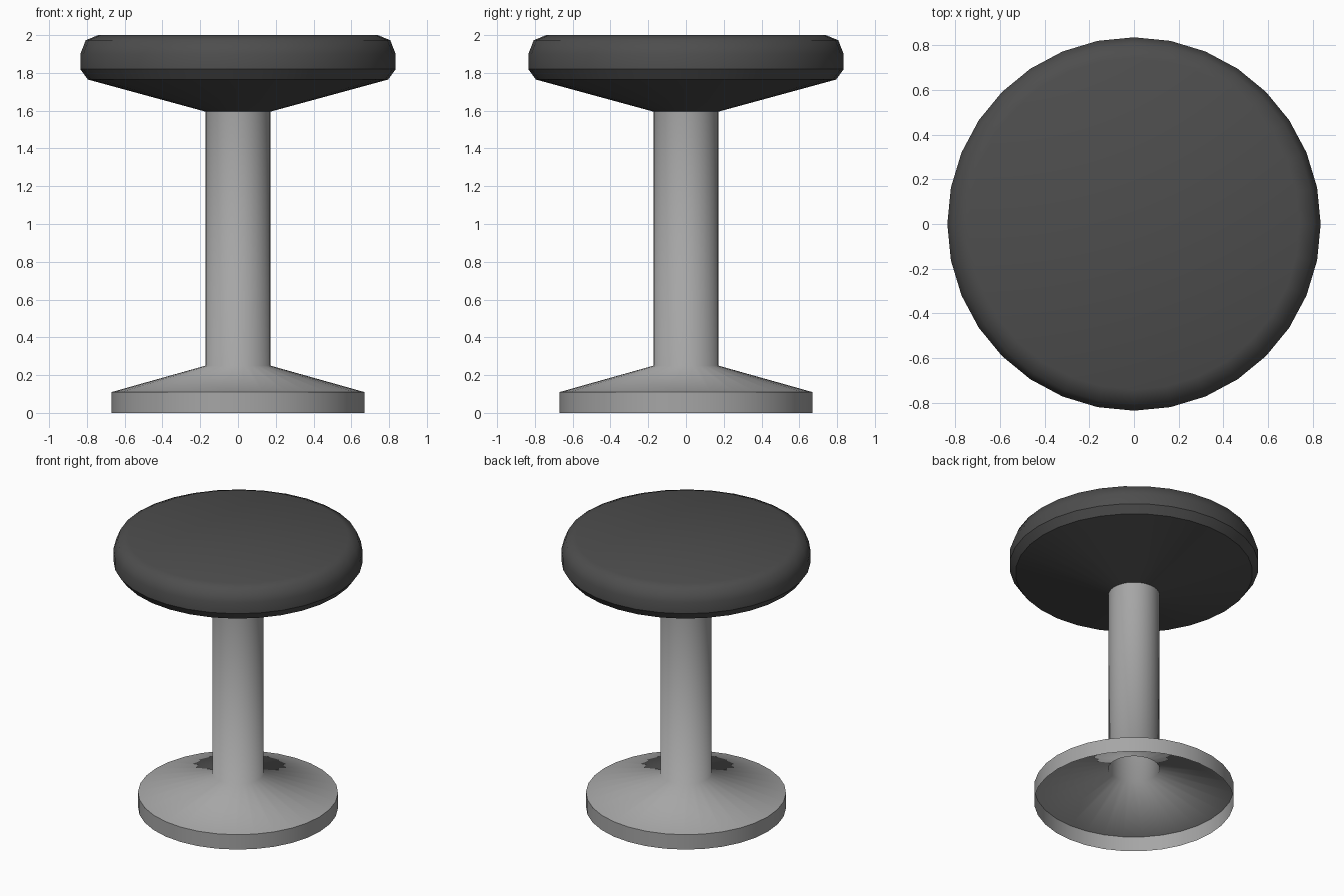
import bpy, bmesh, math

if "Cube" in bpy.data.objects:
    bpy.data.objects.remove(bpy.data.objects["Cube"])

SIDES = 32


def material(name, rgb):
    m = bpy.data.materials.new(name)
    m.diffuse_color = (*rgb, 1)
    m.use_nodes = True
    m.node_tree.nodes["Principled BSDF"].inputs["Base Color"].default_value = m.diffuse_color
    return m


def lathe(name, profile, mat, sharp=(), cap_top=False):
    """Revolve (radius, z) points, listed bottom to top on the outside, about z."""
    bm = bmesh.new()
    rings = [[bm.verts.new((r * math.cos(2 * math.pi * i / SIDES),
                            r * math.sin(2 * math.pi * i / SIDES), z))
              for i in range(SIDES)] for r, z in profile]
    for a, b in zip(rings, rings[1:]):
        for i in range(SIDES):
            j = (i + 1) % SIDES
            bm.faces.new((a[i], a[j], b[j], b[i]))
    if cap_top:
        bm.faces.new(rings[-1])
    for f in bm.faces:
        f.smooth = True
    # Crease the chosen rings
    for k in sharp:
        for i in range(SIDES):
            bm.edges.get((rings[k][i], rings[k][(i + 1) % SIDES])).smooth = False
    me = bpy.data.meshes.new(name)
    bm.to_mesh(me)
    bm.free()
    me.materials.append(mat)
    ob = bpy.data.objects.new(name, me)
    bpy.context.collection.objects.link(ob)
    return ob


metal = material("grey metal", (0.38, 0.38, 0.38))
cushion = material("dark cushion", (0.075, 0.075, 0.075))

# Hollow flared foot running up into the column
lathe("pedestal", [(0.67, 0), (0.67, 0.11), (0.172, 0.25), (0.172, 1.6)],
      metal, sharp=[1])

# Round padded seat with a conical underside and rounded top rim
lathe("seat", [(0.172, 1.595), (0.795, 1.765), (0.835, 1.82), (0.835, 1.90),
               (0.806, 1.973), (0.74, 2.0)],
      cushion, sharp=[1, 2], cap_top=True)
